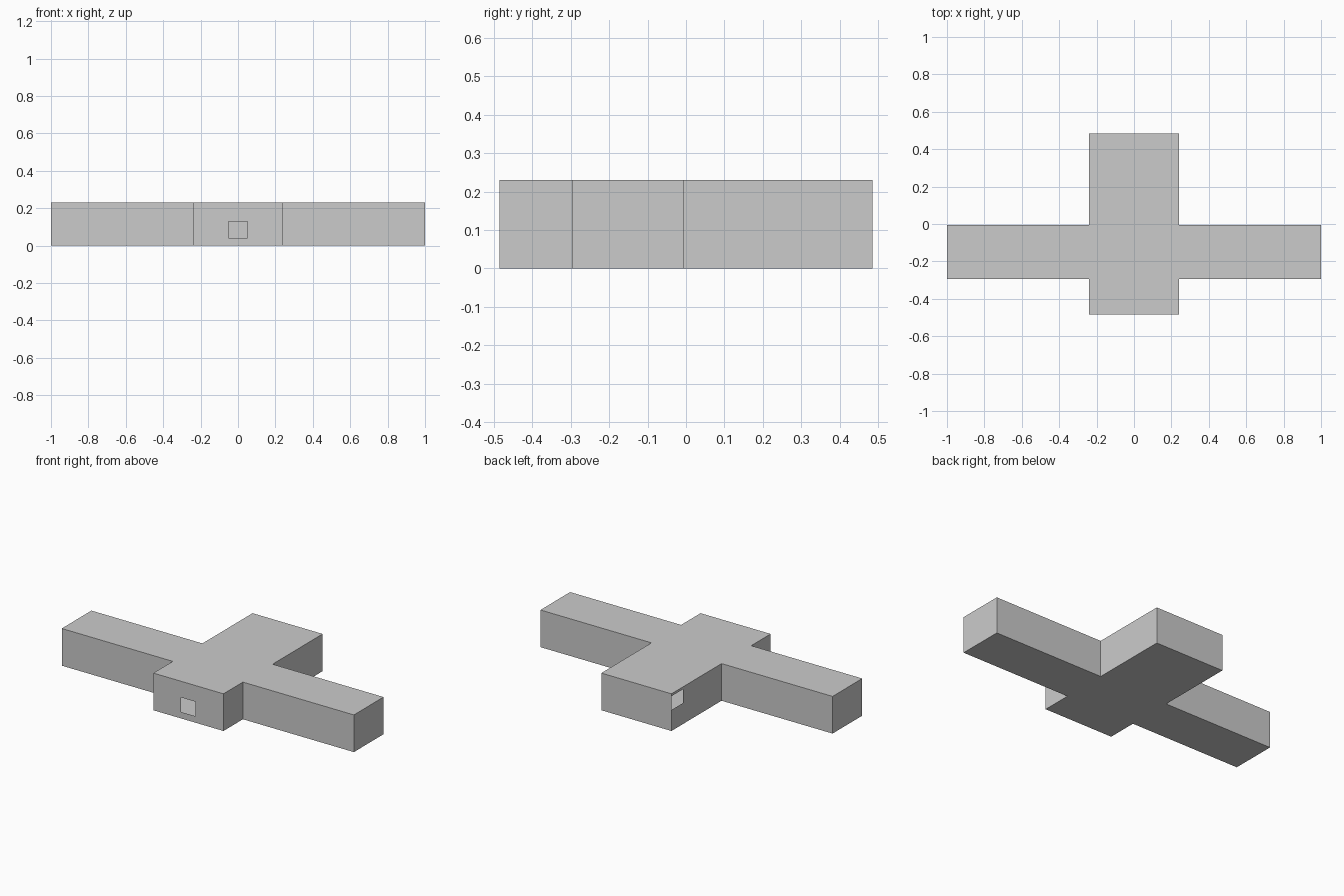
import bpy, bmesh
from mathutils import Vector

if "Cube" in bpy.data.objects:
    bpy.data.objects.remove(bpy.data.objects["Cube"])

H = 0.23                      # shell height
BX, BY = 0.24, 0.485          # body half-width and half-depth
WF, WB = -0.295, -0.005       # wing front and back

# cross-shaped plan, anticlockwise: right half, then its mirror
right = [(BX, -BY), (BX, WF), (1, WF), (1, WB), (BX, WB), (BX, BY)]
plan = right + [(-x, y) for x, y in reversed(right)]
n = len(plan)

# openings: wall index -> (start, end, bottom, top), distances along the wall
openings = {
    n - 1: (BX - 0.05, BX + 0.05, 0.04, 0.13),   # front opening
    6: (0.0, 0.115, 0.13, 0.215),                # left side, next to the back corner
}

bm = bmesh.new()


def wall(a, b, hole=None):
    """Vertical wall from a to b, split into cells so one can be left open."""
    a, b = Vector((*a, 0)), Vector((*b, 0))
    length, d = (b - a).length, (b - a).normalized()
    us, zs = {0, length}, {0, H}
    if hole:
        us |= {hole[0], hole[1]}
        zs |= {hole[2], hole[3]}
    us, zs = sorted(us), sorted(zs)
    for u0, u1 in zip(us, us[1:]):
        for z0, z1 in zip(zs, zs[1:]):
            if hole and (u0, u1, z0, z1) == hole:
                continue
            bm.faces.new([bm.verts.new(a + d * u + Vector((0, 0, z)))
                          for u, z in ((u0, z0), (u1, z0), (u1, z1), (u0, z1))])


# outer walls
for i in range(n):
    wall(plan[i], plan[(i + 1) % n], openings.get(i))

# roof and floor
bm.faces.new([bm.verts.new((x, y, H)) for x, y in plan])
bm.faces.new([bm.verts.new((x, y, 0)) for x, y in reversed(plan)])

bmesh.ops.remove_doubles(bm, verts=bm.verts, dist=1e-4)
mesh = bpy.data.meshes.new("cross_shell")
bm.to_mesh(mesh)
bm.free()
bpy.context.collection.objects.link(bpy.data.objects.new("cross_shell", mesh))
